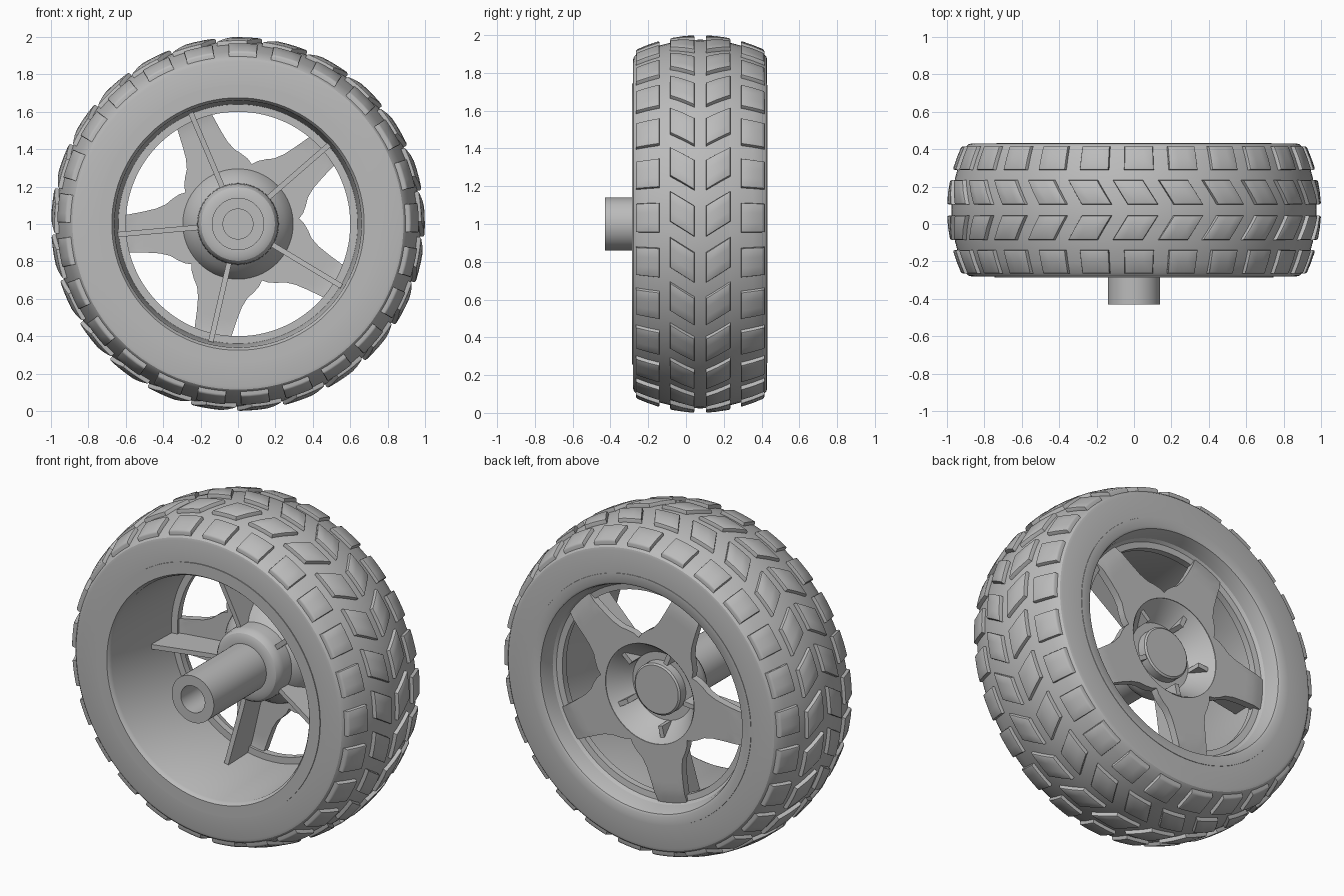
import bpy, bmesh, math
from mathutils import Vector

cube = bpy.data.objects.get("Cube")
if cube:
    bpy.data.objects.remove(cube, do_unlink=True)

grey = bpy.data.materials.new("plain_grey")
grey.use_nodes = True
grey.diffuse_color = (0.5, 0.5, 0.5, 1)
grey.node_tree.nodes["Principled BSDF"].inputs["Base Color"].default_value = (0.5, 0.5, 0.5, 1)

AXLE_Z = 1.0
MID_Y = 0.075          # centre plane of the tyre
SPOKES, BLOCKS = 5, 25
SPOKE_START = math.radians(41)
BLOCK_START = math.radians(2)


def polar(r, a, y):
    """Point at radius r and angle a around the axle."""
    return Vector((r * math.cos(a), y, AXLE_Z + r * math.sin(a)))


def finish(name, bm, angle=30):
    bmesh.ops.recalc_face_normals(bm, faces=bm.faces)
    mesh = bpy.data.meshes.new(name)
    bm.to_mesh(mesh)
    bm.free()
    mesh.materials.append(grey)
    obj = bpy.data.objects.new(name, mesh)
    bpy.context.collection.objects.link(obj)
    bpy.ops.object.select_all(action='DESELECT')
    obj.select_set(True)
    bpy.context.view_layer.objects.active = obj
    bpy.ops.object.shade_smooth_by_angle(angle=math.radians(angle))
    return obj


def lathe(name, profile, closed=True, segments=100):
    """Spin a (y, radius) profile around the axle."""
    bm = bmesh.new()
    rings = [[bm.verts.new(polar(r, math.tau * i / segments, y)) for i in range(segments)]
             for y, r in profile]
    pairs = list(zip(rings, rings[1:]))
    if closed:
        pairs.append((rings[-1], rings[0]))
    else:
        bm.faces.new(rings[0])
        bm.faces.new(rings[-1])
    for a, b in pairs:
        for i in range(segments):
            j = (i + 1) % segments
            bm.faces.new((a[i], a[j], b[j], b[i]))
    return finish(name, bm)


def crown(y):
    """Outer radius of the tread across the tyre width."""
    return 1.0 - 0.08 * ((y - MID_Y) / 0.345) ** 2


# Tyre carcass: crowned outside, rounded shoulders, flat sidewalls
half = 0.335
ys = [MID_Y - half + 2 * half * i / 12 for i in range(13)]
tyre = [(y, crown(y) - 0.024) for y in ys]
tyre += [(0.426, 0.885), (0.43, 0.87), (0.43, 0.73), (0.40, 0.70),
         (-0.25, 0.70), (-0.28, 0.73), (-0.28, 0.87), (-0.276, 0.885)]
lathe("tyre", tyre)

# Rim barrel with front lip and stepped rear lip
lathe("rim", [(-0.285, 0.745), (-0.285, 0.675), (-0.275, 0.667), (-0.26, 0.66),
              (0.28, 0.64), (0.28, 0.60), (0.32, 0.60), (0.325, 0.635),
              (0.34, 0.65), (0.39, 0.66), (0.425, 0.672), (0.432, 0.685),
              (0.432, 0.735), (0.40, 0.745)])

# Hub: hollow axle tube, rounded boss, rear dish and centre cap
lathe("hub", [(-0.2, 0.08), (-0.43, 0.08), (-0.43, 0.14), (0.07, 0.14),
              (0.07, 0.175), (0.08, 0.197), (0.1, 0.211), (0.13, 0.216),
              (0.2, 0.218), (0.23, 0.25), (0.29, 0.29), (0.335, 0.305),
              (0.345, 0.30), (0.335, 0.285), (0.23, 0.21), (0.22, 0.2),
              (0.22, 0.153), (0.27, 0.153), (0.278, 0.143)], closed=False)

# Star of five flared spokes, lofted from the dish edge to the outline
side = [(0.645, 0.05), (0.645, 0.097), (0.58, 0.102), (0.5, 0.11), (0.43, 0.12),
        (0.375, 0.138), (0.34, 0.163), (0.30, 0.185)]
spoke = [(math.hypot(x, w), math.atan2(w, x)) for x, w in side]
sector = ([(r, -a) for r, a in reversed(spoke)] + [(0.645, 0)] + spoke
          + [(0.328, math.pi / SPOKES)])
outline = [(r, a + SPOKE_START + math.tau * k / SPOKES)
           for k in range(SPOKES) for r, a in sector]
bm = bmesh.new()
levels = 8
columns = []
for r_out, a in outline:
    column = []
    for i in range(levels + 1):
        r = 0.295 + (r_out - 0.295) * i / levels
        column.append(bm.verts.new(polar(r, a, 0.345 - 0.25 * max(0, r - 0.58))))
    columns.append(column)
for k, a in enumerate(columns):
    b = columns[(k + 1) % len(columns)]
    for i in range(levels):
        bm.faces.new((a[i], b[i], b[i + 1], a[i + 1]))
front = bmesh.ops.extrude_face_region(bm, geom=bm.faces[:])["geom"]
bmesh.ops.translate(bm, vec=(0, -0.045, 0),
                    verts=[v for v in front if isinstance(v, bmesh.types.BMVert)])
finish("spoke_star", bm)

# Thin stiffening rib on the inner side of every spoke
rib_profile = [(0.2, 0.13), (0.3, 0.125), (0.645, 0.095), (0.655, 0.12), (0.645, 0.31), (0.2, 0.31)]
for k in range(SPOKES):
    a = SPOKE_START + math.tau * k / SPOKES
    across = Vector((-math.sin(a), 0, math.cos(a))) * 0.014
    bm = bmesh.new()
    left, right = [[bm.verts.new(polar(r, a, y) + s * across) for r, y in rib_profile]
                   for s in (-1, 1)]
    bm.faces.new(left)
    bm.faces.new(right)
    for i in range(len(left)):
        j = (i + 1) % len(left)
        bm.faces.new((left[i], left[j], right[j], right[i]))
    finish(f"spoke_rib_{k + 1}", bm)


def tread_row(name, y0, y1, u0, u1):
    """Ring of bevelled blocks; u0 and u1 shift the two edges around the tyre."""
    bm = bmesh.new()
    for k in range(BLOCKS):
        block = bmesh.new()
        bmesh.ops.create_cube(block, size=1)
        for v in block.verts:
            v.co.x *= 0.16
            v.co.y *= y1 - y0
            v.co.z = 0 if v.co.z > 0 else -0.045
        top = [e for e in block.edges if all(v.co.z == 0 for v in e.verts)]
        bmesh.ops.bevel(block, geom=top, offset=0.009, segments=2, profile=0.5, affect='EDGES')
        for co, no in (((-0.027, 0, 0), (1, 0, 0)), ((0.027, 0, 0), (1, 0, 0)), ((0, 0, 0), (0, 1, 0))):
            bmesh.ops.bisect_plane(block, geom=block.verts[:] + block.edges[:] + block.faces[:],
                                   plane_co=co, plane_no=no)
        # Wrap the flat block onto the crown of the tyre
        centre = BLOCK_START + math.tau * k / BLOCKS
        copies = {}
        for v in block.verts:
            t = v.co.y / (y1 - y0) + 0.5
            y = y0 + (y1 - y0) * t
            angle = centre + (v.co.x + u0 + (u1 - u0) * t) / 0.97
            copies[v] = bm.verts.new(polar(crown(y) + v.co.z, angle, y))
        for f in block.faces:
            bm.faces.new([copies[v] for v in f.verts])
        block.free()
    finish(name, bm)


# Four rows of tread: square shoulder blocks and a central chevron pair
tread_row("tread_front_shoulder", -0.265, -0.14, 0, 0)
tread_row("tread_front_chevron", -0.085, 0.045, 0.06, -0.02)
tread_row("tread_rear_chevron", 0.105, 0.235, -0.02, 0.06)
tread_row("tread_rear_shoulder", 0.29, 0.415, 0, 0)
